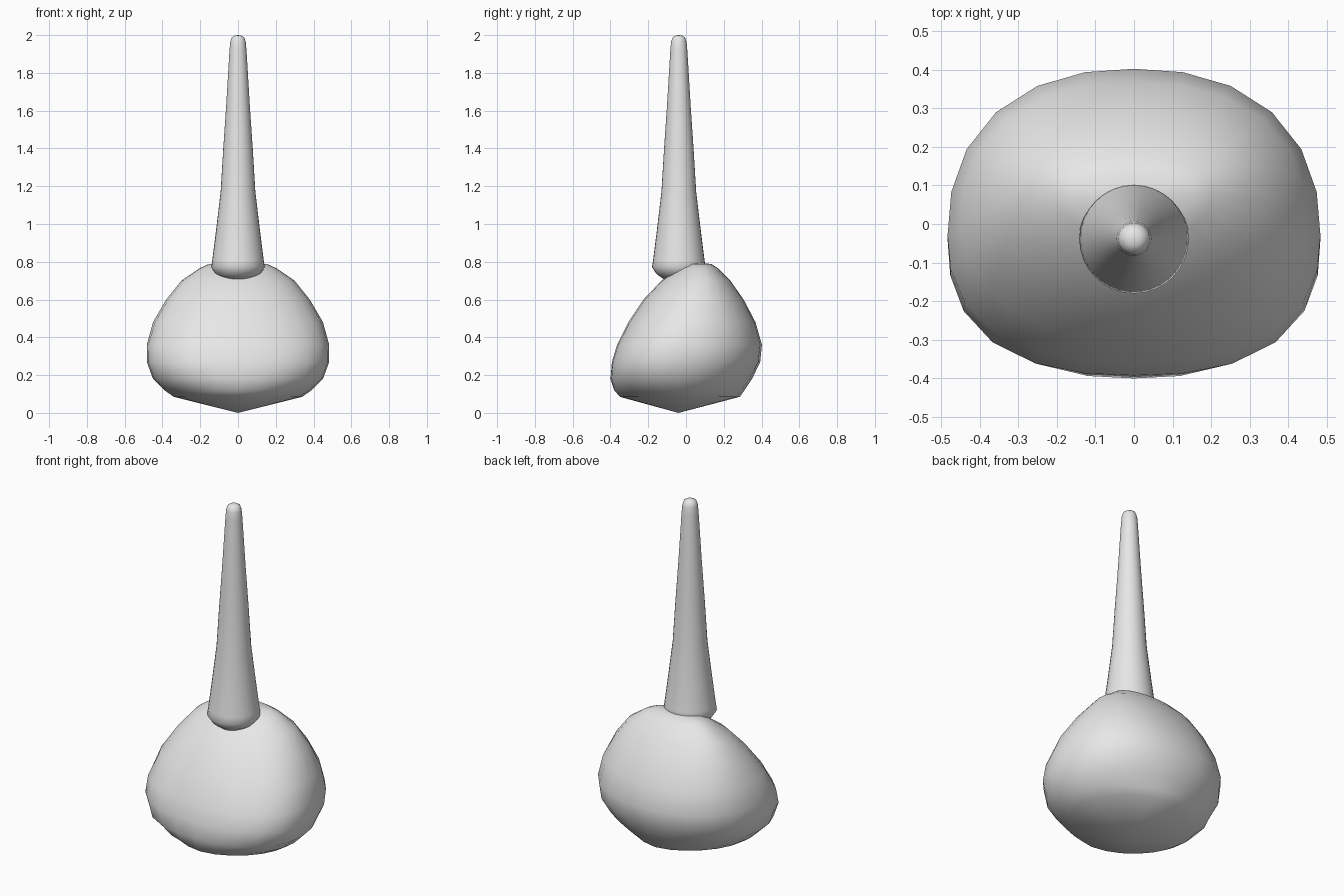
import bpy
import math

cube = bpy.data.objects.get("Cube")
if cube:
    bpy.data.objects.remove(cube, do_unlink=True)

grey = bpy.data.materials.new("light grey")
grey.use_nodes = True
colour = (0.8, 0.8, 0.8, 1)
grey.diffuse_color = colour
grey.node_tree.nodes["Principled BSDF"].inputs["Base Color"].default_value = colour


def loft(name, rings, bottom, top, angle):
    """Skin equal-sized rings and close both ends with a pole."""
    n = len(rings[0])
    verts = [p for ring in rings for p in ring] + [bottom, top]
    lo, hi = len(verts) - 2, len(verts) - 1
    last = (len(rings) - 1) * n
    faces = []
    for i in range(n):
        j = (i + 1) % n
        for r in range(0, last, n):
            faces.append((r + i, r + j, r + n + j, r + n + i))
        faces.append((lo, j, i))
        faces.append((hi, last + i, last + j))
    mesh = bpy.data.meshes.new(name)
    mesh.from_pydata(verts, [], faces)
    mesh.materials.append(grey)
    obj = bpy.data.objects.new(name, mesh)
    bpy.context.collection.objects.link(obj)
    bpy.ops.object.select_all(action='DESELECT')
    obj.select_set(True)
    bpy.context.view_layer.objects.active = obj
    bpy.ops.object.shade_smooth_by_angle(angle=math.radians(angle))
    return obj


def body_ring(z, front, back, width, mid, pf, pb, n=24):
    """Rounded outline with its own squareness at the front and back."""
    ring = []
    for i in range(n):
        a = 2 * math.pi * i / n
        c, s = math.cos(a), math.sin(a)
        p = pb if s > 0 else pf
        depth = back - mid if s > 0 else mid - front
        k = (abs(c) ** p + abs(s) ** p) ** (-1 / p)
        ring.append((width * c * k, mid + depth * s * k, z))
    return ring


# Body: z, front y, back y, half width, y of widest point, squareness
body = [
    (0.085, -0.350, 0.285, 0.340, -0.04, 1.8, 1.7),
    (0.120, -0.380, 0.310, 0.390, -0.04, 2.0, 1.8),
    (0.180, -0.400, 0.350, 0.450, -0.04, 2.4, 2.0),
    (0.270, -0.392, 0.393, 0.483, -0.04, 2.5, 2.2),
    (0.360, -0.365, 0.402, 0.483, -0.03, 2.4, 2.3),
    (0.480, -0.305, 0.368, 0.450, 0.00, 2.2, 2.3),
    (0.600, -0.225, 0.305, 0.380, 0.04, 2.1, 2.3),
    (0.700, -0.130, 0.235, 0.300, 0.07, 2.1, 2.3),
    (0.765, -0.040, 0.170, 0.205, 0.08, 2.1, 2.3),
    (0.788, 0.010, 0.135, 0.155, 0.08, 2.1, 2.3),
]
loft("body", [body_ring(*b) for b in body], (0, -0.04, 0.0), (0, 0.07, 0.796), 80)

# Tapered spike: radius, z
spike = [(0.08, 0.708), (0.118, 0.735), (0.142, 0.772), (0.136, 0.81),
         (0.117, 0.96), (0.092, 1.17), (0.078, 1.4), (0.063, 1.62),
         (0.045, 1.92), (0.041, 1.965), (0.033, 1.988), (0.018, 1.997)]
N = 32
rings = [[(r * math.cos(2 * math.pi * i / N), -0.038 + r * math.sin(2 * math.pi * i / N), z)
          for i in range(N)] for r, z in spike]
loft("spike", rings, (0, -0.038, 0.704), (0, -0.038, 2.0), 80)
